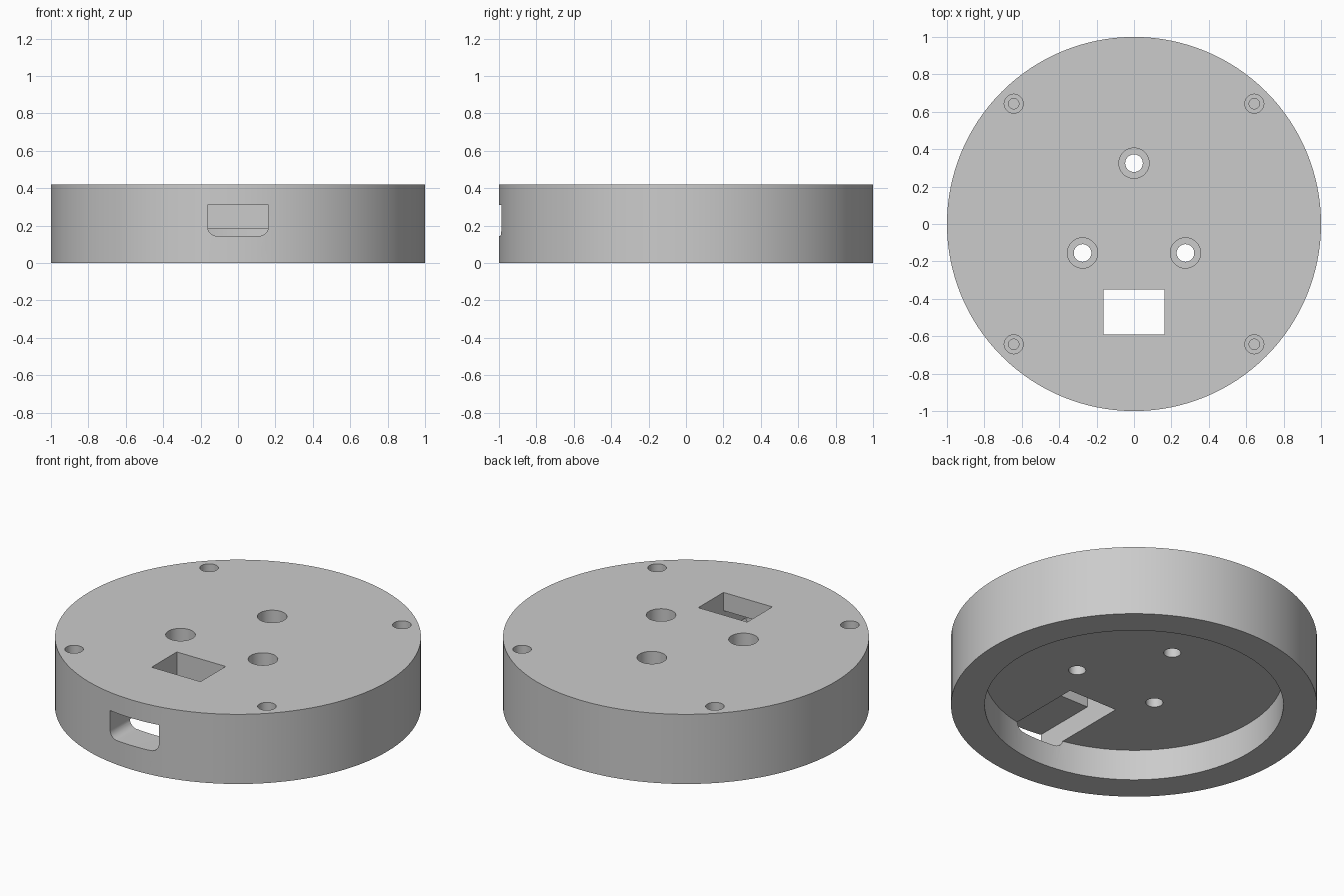
import bpy, bmesh, math

cube = bpy.data.objects.get("Cube")
if cube:
    bpy.data.objects.remove(cube, do_unlink=True)

HEIGHT = 0.42
CEILING = 0.186          # top of the underside recess

grey = bpy.data.materials.new("light grey")
grey.use_nodes = True
colour = (0.6, 0.6, 0.6, 1)
grey.diffuse_color = colour
grey.node_tree.nodes["Principled BSDF"].inputs["Base Color"].default_value = colour


def prism(name, outline, vector):
    """Solid made by sweeping a closed outline along a vector."""
    bm = bmesh.new()
    face = bm.faces.new([bm.verts.new(p) for p in outline])
    swept = bmesh.ops.extrude_face_region(bm, geom=[face])["geom"]
    verts = [g for g in swept if isinstance(g, bmesh.types.BMVert)]
    bmesh.ops.translate(bm, verts=verts, vec=vector)
    bmesh.ops.recalc_face_normals(bm, faces=bm.faces)
    mesh = bpy.data.meshes.new(name)
    bm.to_mesh(mesh)
    bm.free()
    mesh.materials.append(grey)
    obj = bpy.data.objects.new(name, mesh)
    bpy.context.collection.objects.link(obj)
    return obj


def cylinder(name, x, y, radius, low, high, sides=48):
    ring = [(x + radius * math.cos(math.tau * i / sides),
             y + radius * math.sin(math.tau * i / sides), low) for i in range(sides)]
    return prism(name, ring, (0, 0, high - low))


def cut(target, cutter):
    mod = target.modifiers.new("cut", 'BOOLEAN')
    mod.operation = 'DIFFERENCE'
    mod.solver = 'EXACT'
    mod.object = cutter
    bpy.context.view_layer.objects.active = target
    bpy.ops.object.modifier_apply(modifier=mod.name)
    bpy.data.objects.remove(cutter, do_unlink=True)


# Round body with the wide recess underneath
body = cylinder("round_base", 0, 0, 1, 0, HEIGHT, 128)
cut(body, cylinder("recess_cutter", 0, 0, 0.816, -0.1, CEILING, 128))

# Front slot with rounded lower corners, running in to the cable opening
W, LOW, TOP, R, END = 0.163, 0.145, 0.31, 0.05, -0.35
profile = [(W, TOP), (-W, TOP)]
for side, start in ((-1, math.pi), (1, 1.5 * math.pi)):
    for i in range(9):
        a = start + i * math.pi / 16
        profile.append((side * (W - R) + R * math.cos(a), LOW + R + R * math.sin(a)))
cut(body, prism("slot_cutter", [(x, -1.1, z) for x, z in profile], (0, END + 1.1, 0)))

# Rectangular opening in the top
opening = [(-W, -0.59, 0.25), (W, -0.59, 0.25), (W, END, 0.25), (-W, END, 0.25)]
cut(body, prism("opening_cutter", opening, (0, 0, 0.3)))

# Three counterbored holes that go right through
for x, y in ((0, 0.325), (-0.275, -0.155), (0.275, -0.155)):
    cut(body, cylinder("bore_cutter", x, y, 0.081, HEIGHT - 0.13, 0.5))
    cut(body, cylinder("hole_cutter", x, y, 0.047, 0.1, 0.5))

# Four blind screw holes in the rim
for x in (-0.643, 0.643):
    for y in (-0.643, 0.643):
        cut(body, cylinder("screw_bore_cutter", x, y, 0.051, HEIGHT - 0.1, 0.5, 32))
        cut(body, cylinder("screw_pilot_cutter", x, y, 0.028, 0.1, 0.5, 32))

bpy.ops.object.select_all(action='DESELECT')
body.select_set(True)
bpy.context.view_layer.objects.active = body
bpy.ops.object.shade_smooth_by_angle(angle=math.radians(30))
